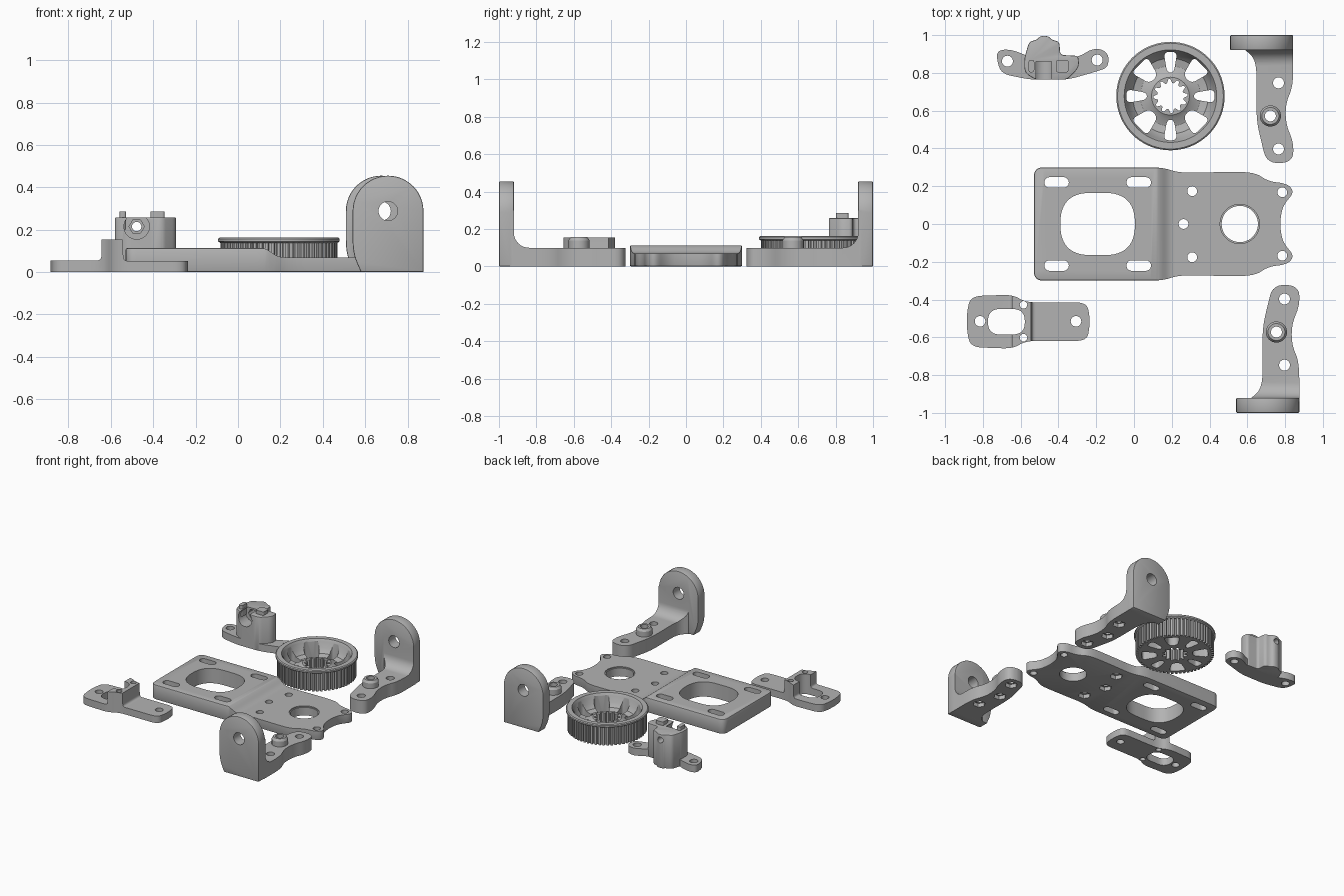
import bpy, bmesh
from math import sin, cos, pi, radians
from mathutils import Vector, Matrix

if "Cube" in bpy.data.objects:
    bpy.data.objects.remove(bpy.data.objects["Cube"], do_unlink=True)

GREY = bpy.data.materials.new("plain grey")
GREY.use_nodes = True
GREY.diffuse_color = (0.45, 0.45, 0.45, 1)
GREY.node_tree.nodes["Principled BSDF"].inputs["Base Color"].default_value = (0.45, 0.45, 0.45, 1)


def make(name, bm):
    bmesh.ops.recalc_face_normals(bm, faces=bm.faces)
    me = bpy.data.meshes.new(name)
    bm.to_mesh(me)
    bm.free()
    me.materials.append(GREY)
    ob = bpy.data.objects.new(name, me)
    bpy.context.collection.objects.link(ob)
    return ob


def prism(name, pts, lo, hi, axis="z"):
    """Extrude a 2D outline along an axis; outlines are xy, xz or yz."""
    place = {"z": lambda a, b, h: (a, b, h), "y": lambda a, b, h: (a, h, b),
             "x": lambda a, b, h: (h, a, b)}[axis]
    bm = bmesh.new()
    face = bm.faces.new([bm.verts.new(place(p[0], p[1], lo)) for p in pts])
    new = bmesh.ops.extrude_face_region(bm, geom=[face])["geom"]
    shift = Vector(place(0, 0, hi - lo))
    bmesh.ops.translate(bm, vec=shift, verts=[v for v in new if isinstance(v, bmesh.types.BMVert)])
    return make(name, bm)


def lathe(name, profile, centre, n=48):
    bm = bmesh.new()
    rings = [[bm.verts.new((centre[0] + r * cos(2 * pi * i / n), centre[1] + r * sin(2 * pi * i / n), z))
              for i in range(n)] for r, z in profile]
    for a, b in zip(rings, rings[1:]):
        for i in range(n):
            bm.faces.new((a[i], a[(i + 1) % n], b[(i + 1) % n], b[i]))
    bm.faces.new(rings[0])
    bm.faces.new(rings[-1])
    return make(name, bm)


def rounded(pts, r, n=6):
    """Round each corner; a third value in a point overrides the radius."""
    out = []
    for i, p in enumerate(pts):
        c = Vector(p[:2])
        a, b = Vector(pts[i - 1][:2]) - c, Vector(pts[(i + 1) % len(pts)][:2]) - c
        rad = p[2] if len(p) > 2 else r
        if rad == 0:
            out.append(tuple(c))
            continue
        s = c + a.normalized() * min(rad, a.length * 0.49)
        e = c + b.normalized() * min(rad, b.length * 0.49)
        for k in range(n + 1):
            t = k / n
            out.append(tuple(s * (1 - t) ** 2 + c * (2 * t * (1 - t)) + e * t * t))
    return out


def circle(x, y, r, n=32, turn=0):
    return [(x + r * cos(2 * pi * i / n + turn), y + r * sin(2 * pi * i / n + turn)) for i in range(n)]


def slot(x, y, length, width):
    r, h = width / 2, (length - width) / 2
    return [(x + (h if i <= 12 else -h) + r * cos(a), y + r * sin(a))
            for i in range(26) for a in [-pi / 2 + pi * (i if i <= 12 else i - 1) / 12]]


def apply(ob, kind, **settings):
    mod = ob.modifiers.new(kind, kind)
    for key, value in settings.items():
        setattr(mod, key, value)
    bpy.context.view_layer.objects.active = ob
    bpy.ops.object.modifier_apply(modifier=mod.name)


def combine(ob, other, op="DIFFERENCE"):
    apply(ob, "BOOLEAN", operation=op, object=other, solver="EXACT")
    bpy.data.objects.remove(other, do_unlink=True)


def cut(ob, pts, lo=-0.1, hi=0.6, axis="z"):
    combine(ob, prism("cutter", pts, lo, hi, axis))


def soften(ob, width=0.008):
    apply(ob, "BEVEL", width=width, segments=2, limit_method="ANGLE", angle_limit=radians(50))


def finish(ob):
    bpy.ops.object.select_all(action="DESELECT")
    ob.select_set(True)
    bpy.context.view_layer.objects.active = ob
    bpy.ops.object.shade_smooth_by_angle(angle=radians(28))


# Motor plate: thick slotted end stepping down to a thin bearing end
half = [(-0.53, 0.3, 0.05), (0.15, 0.3, 0.06), (0.24, 0.27), (0.46, 0.275), (0.64, 0.275), (0.71, 0.225),
        (0.81, 0.215, 0.05), (0.85, 0.17, 0.04), (0.79, 0.1), (0.775, 0.03)]
plate = prism("motor_plate", rounded(half + [(p[0], -p[1]) + p[2:] for p in reversed(half)], 0.08), 0, 0.113)
soften(plate)
cut(plate, rounded([(0.09, 0.2, 0), (0.09, 0.114, 0), (0.13, 0.113), (0.19, 0.07), (1, 0.07, 0), (1, 0.2, 0)], 0.03),
    -0.5, 0.5, "y")
cut(plate, rounded([(-0.39, -0.165), (0.005, -0.165), (0.005, 0.165), (-0.39, 0.165)], 0.16, 12))
for s in (-1, 1):
    for x in (-0.41, 0.025):
        cut(plate, slot(x, s * 0.22, 0.13, 0.056))
    cut(plate, circle(0.785, s * 0.168, 0.026))
for x, y in ((0.308, 0.174), (0.308, -0.176), (0.262, 0)):
    cut(plate, circle(x, y, 0.026))
    cut(plate, circle(x, y, 0.045, 6), -0.1, 0.03)
cut(plate, circle(0.56, 0, 0.096, 48))
cut(plate, circle(0.56, 0, 0.104, 48), 0.062, 0.2)
finish(plate)


# Corner brackets: waisted foot, coved into an upright lug
def bracket(name):
    foot = prism(name, rounded([(0.875, -0.94, 0), (0.875, -0.73), (0.835, -0.64), (0.835, -0.53), (0.878, -0.43),
                                (0.872, -0.325, 0.07), (0.735, -0.32, 0.07), (0.705, -0.44), (0.68, -0.55),
                                (0.68, -0.87, 0.08), (0.61, -0.93, 0.05), (0.61, -0.94, 0)], 0.09), 0, 0.3)
    cove = [(-0.84 - 0.08 * sin(a), 0.18 - 0.08 * cos(a)) for a in [k * pi / 16 for k in range(9)]]
    cut(foot, [(0, 0.1)] + cove + [(-0.92, 0.4), (0, 0.4)], 0.4, 1, "x")
    arch = [(0.708 + 0.167 * cos(a), 0.288 + 0.167 * sin(a)) for a in [k * pi / 24 for k in range(25)]]
    lug = prism("lug", arch + rounded([(0.541, 0.25, 0), (0.541, 0.09, 0.06), (0.58, 0, 0), (0.875, 0, 0)], 0),
                -1, -0.92, "y")
    soften(lug, 0.006)
    combine(foot, lug, "UNION")
    boss = lathe("boss", [(0.056, 0.09), (0.056, 0.14), (0.045, 0.157), (0.04, 0.157)], (0.754, -0.572), 32)
    combine(foot, boss, "UNION")
    cut(foot, circle(0.708, 0.288, 0.045), -1.1, -0.8, "y")
    for x, y in ((0.797, -0.397), (0.797, -0.747), (0.754, -0.572)):
        cut(foot, circle(x, y, 0.029))
        cut(foot, circle(x, y, 0.045, 6), -0.1, 0.03)
    return foot


finish(bracket("front_bracket"))
back = bracket("back_bracket")
back.data.transform(Matrix.Translation((-0.032, 0, 0)) @ Matrix.Diagonal((1, -1, 1, 1)))
back.data.flip_normals()
finish(back)

# Toothed pulley with a flange, dished web, windows and splined bore
PX, PY, TEETH = 0.193, 0.677, 60
teeth = []
for i in range(TEETH):
    for off, r in ((-0.3, 0.276), (0.2, 0.276), (0.28, 0.258), (0.62, 0.258)):
        a = 2 * pi * (i + off) / TEETH
        teeth.append((PX + r * cos(a), PY + r * sin(a)))
pulley = prism("pulley", teeth, 0, 0.15)
combine(pulley, lathe("flange", [(0.276, 0.138), (0.287, 0.145), (0.287, 0.157), (0.28, 0.163)], (PX, PY), 72), "UNION")
combine(pulley, lathe("dish", [(0.25, 0.2), (0.245, 0.163), (0.235, 0.145), (0.225, 0.1), (0.2, 0.07), (0.16, 0.06),
                               (0.12, 0.075), (0.1, 0.09)], (PX, PY), 72))
for k in range(8):
    a, w = k * pi / 4, (0.06 if k % 2 else 0.036)
    window = rounded([(0.125, -w * 0.5), (0.234, -w), (0.234, w), (0.125, w * 0.5)], 0.03)
    cut(pulley, [(PX + x * cos(a) - y * sin(a), PY + x * sin(a) + y * cos(a)) for x, y in window])
cut(pulley, [(PX + r * cos(a), PY + r * sin(a)) for i in range(48)
             for a in [2 * pi * i / 48] for r in [0.09 if i % 4 < 2 else 0.07]])
finish(pulley)

# Belt clamp: two-eared base, tall block with a screw pocket and pegs
clamp = prism("belt_clamp", rounded([(-0.725, 0.86), (-0.70, 0.795), (-0.55, 0.764), (-0.35, 0.764), (-0.19, 0.81),
                                     (-0.135, 0.83), (-0.135, 0.91), (-0.21, 0.935), (-0.30, 0.88), (-0.54, 0.88),
                                     (-0.65, 0.925), (-0.725, 0.92)], 0.05), 0, 0.055)
block = prism("block", rounded([(-0.58, 0.80, 0.03), (-0.52, 0.764), (-0.355, 0.764), (-0.29, 0.83, 0.03),
                                (-0.295, 0.89), (-0.39, 0.895), (-0.395, 0.965), (-0.435, 0.975), (-0.455, 0.996),
                                (-0.495, 0.996), (-0.515, 0.975), (-0.555, 0.965), (-0.58, 0.88)], 0.02), 0, 0.258)
soften(block, 0.005)
combine(clamp, block, "UNION")
cut(clamp, circle(-0.478, 0.215, 0.06), 0.7, 0.86, "y")
cut(clamp, circle(-0.478, 0.215, 0.036, 6), 0.7, 0.93, "y")
cut(clamp, circle(-0.478, 0.215, 0.022), 0.7, 1.1, "y")
for x, w in ((-0.543, 0.015), (-0.38, 0.033)):
    peg = prism("peg", rounded([(x - w, 0.803), (x + w, 0.803), (x + w, 0.868), (x - w, 0.868)], 0.012), 0.2, 0.285)
    combine(clamp, peg, "UNION")
for x, y in ((-0.67, 0.862), (-0.195, 0.868)):
    cut(clamp, circle(x, y, 0.029))
finish(clamp)

# Tensioner base: wide head, narrow tail, raised wall around the slot
edge = [(-0.885, 0.05), (-0.865, 0.135), (-0.64, 0.143), (-0.575, 0.102), (-0.25, 0.102), (-0.235, 0.03)]
outline = [(x, y - 0.517) for x, y in edge] + [(x, -y - 0.517) for x, y in reversed(edge)]
base = prism("tensioner_base", rounded(outline, 0.06), 0, 0.155)
cut(base, rounded([(-1, 0.2, 0), (-1, 0.055, 0), (-0.645, 0.055, 0.02), (-0.645, 0.2, 0)], 0), -0.9, -0.2, "y")
cut(base, rounded([(-0.545, 0.2, 0), (-0.545, 0.15, 0.01), (-0.54, 0.053, 0.02), (0, 0.053, 0), (0, 0.2, 0)], 0),
    -0.9, -0.2, "y")
cut(base, rounded([(-0.773, -0.585), (-0.578, -0.585), (-0.578, -0.45), (-0.773, -0.45)], 0.065, 10))
for x, y, r in ((-0.815, -0.515, 0.028), (-0.307, -0.515, 0.028), (-0.585, -0.428, 0.02), (-0.585, -0.602, 0.02)):
    cut(base, circle(x, y, r))
finish(base)
